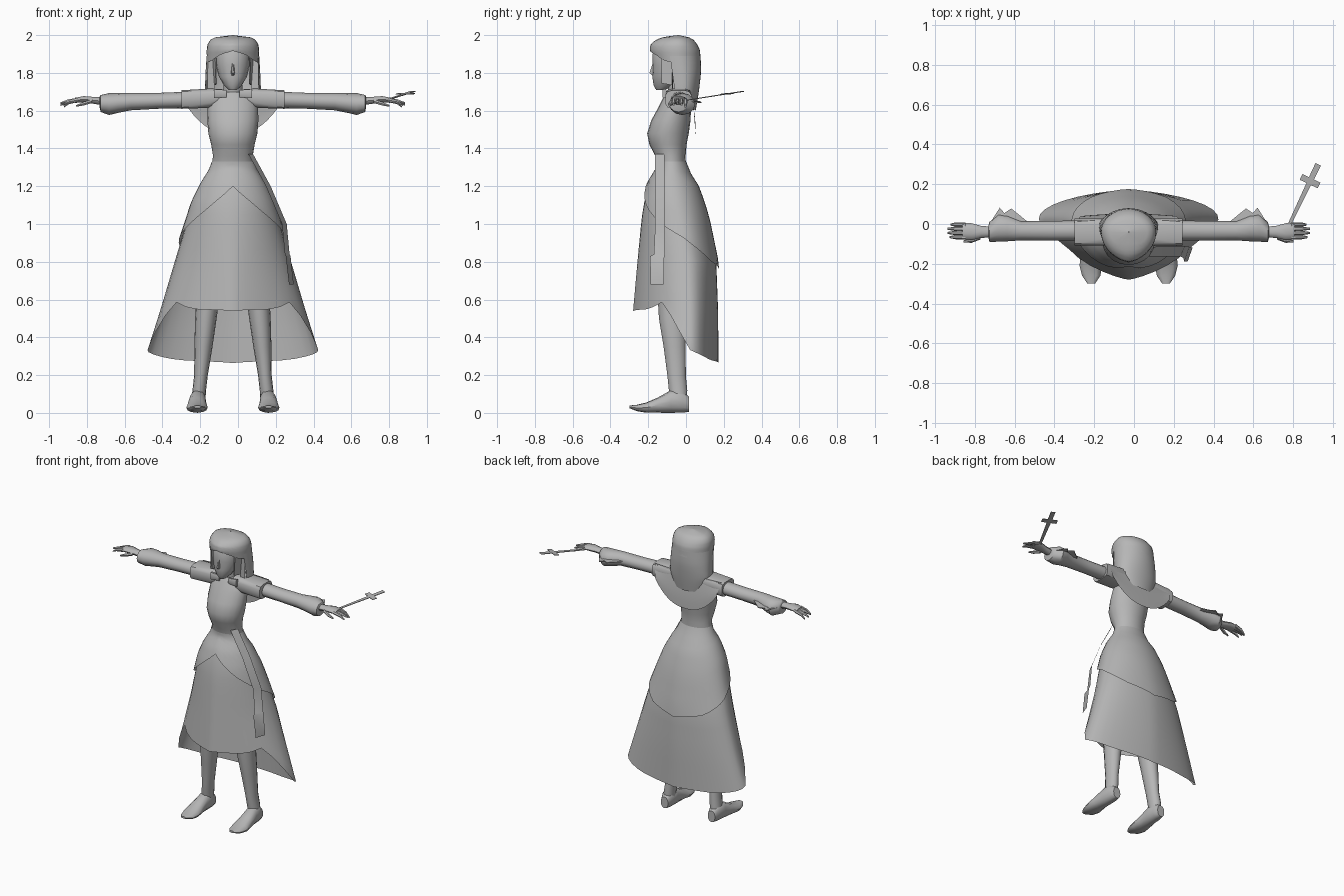
import bpy, bmesh, math
from mathutils import Vector

CX = -0.027  # body axis
GREY = bpy.data.materials.new("plain_grey")
GREY.diffuse_color = (0.47, 0.47, 0.47, 1)


def finish(name, bm, smooth=40):
    bmesh.ops.remove_doubles(bm, verts=bm.verts, dist=0.0005)
    bmesh.ops.recalc_face_normals(bm, faces=bm.faces)
    bmesh.ops.translate(bm, vec=(CX, 0, 0), verts=bm.verts)
    me = bpy.data.meshes.new(name)
    bm.to_mesh(me)
    bm.free()
    me.materials.append(GREY)
    ob = bpy.data.objects.new(name, me)
    bpy.context.collection.objects.link(ob)
    bpy.context.view_layer.objects.active = ob
    ob.select_set(True)
    bpy.ops.object.shade_smooth_by_angle(angle=math.radians(smooth))
    ob.select_set(False)
    return ob


def grid(name, rows, closed=False, caps=False):
    bm = bmesh.new()
    vs = [[bm.verts.new(p) for p in r] for r in rows]
    n = len(rows[0])
    for a, b in zip(vs, vs[1:]):
        for i in range(n if closed else n - 1):
            j = (i + 1) % n
            bm.faces.new((a[i], a[j], b[j], b[i]))
    if caps:
        bm.faces.new(vs[0])
        bm.faces.new(vs[-1])
    return finish(name, bm)


def loft(name, stations, axis, n=12, sx=1, power=1.0, turn=0.0):
    """Closed tube; station = (position on axis, centre a, centre b, radius a, radius b)."""
    rows = []
    for t, ca, cb, ra, rb in stations:
        row = []
        for i in range(n):
            w = 2 * math.pi * (i + turn) / n
            c, s = math.cos(w), math.sin(w)
            a = ca + ra * math.copysign(abs(c) ** power, c)
            b = cb + rb * math.copysign(abs(s) ** power, s)
            p = {'x': (t, a, b), 'y': (a, t, b), 'z': (a, b, t)}[axis]
            row.append((p[0] * sx, p[1], p[2]))
        rows.append(row)
    return grid(name, rows, True, True)


def lerp(table, t):
    """Interpolate a table sorted by rising first column."""
    if t <= table[0][0]:
        return table[0][1:]
    for a, b in zip(table, table[1:]):
        if t <= b[0]:
            k = (t - a[0]) / (b[0] - a[0])
            return [u + (v - u) * k for u, v in zip(a[1:], b[1:])]
    return table[-1][1:]


def shell(name, rings, top, hem, rows=8, cols=36, a0=0, a1=360, flare=0.0, back=0.0):
    """Open cloth sheet; rings = (z, half width, front y, back y, centre y, front power)."""
    closed = a1 - a0 == 360
    out = []
    for r in range(rows + 1):
        row = []
        for c in range(cols if closed else cols + 1):
            ang = a0 + (a1 - a0) * c / cols
            d = ang if ang <= 180 else 360 - ang
            z = top + (lerp(hem, d)[0] - top) * r / rows
            hx, yf, yb, cy, p = lerp(rings, z)
            w = math.radians(ang)
            s, k = math.sin(w), math.cos(w)
            g = flare * r / rows
            x = (hx + g) * math.copysign(abs(s) ** (p if k > 0 else 1 + (p - 1) * back), s)
            y = cy + ((yf - g - cy) if k > 0 else (yb + g - cy)) * abs(k)
            row.append((x, y, z))
        out.append(row)
    return grid(name, out, closed)


def plate(name, outline, thick=0.006, up=(0, 0, 1)):
    bm = bmesh.new()
    f = bm.faces.new([bm.verts.new(p) for p in outline])
    ex = bmesh.ops.extrude_face_region(bm, geom=[f])
    bmesh.ops.translate(bm, vec=Vector(up) * thick,
                        verts=[v for v in ex['geom'] if isinstance(v, bmesh.types.BMVert)])
    return finish(name, bm, 20)


# bodice and neck: (z, front y, back y, half width)
body = [(1.29, -.15, 0, .115), (1.36, -.162, -.002, .105), (1.42, -.194, .003, .115),
        (1.48, -.206, .015, .13), (1.55, -.183, .024, .135), (1.62, -.145, .027, .133),
        (1.67, -.12, .025, .125), (1.70, -.1, .014, .08)]
loft("bodice", [(z, 0, (f + b) / 2, h, (b - f) / 2) for z, f, b, h in body], 'z', 20)
loft("neck", [(1.66, 0, -.04, .055, .05), (1.80, 0, -.06, .045, .045)], 'z')

# head and nose
head = [(1.71, -.158, -.11, .022), (1.735, -.172, -.06, .048), (1.78, -.178, -.02, .074),
        (1.84, -.176, .01, .090), (1.90, -.178, .02, .092), (1.95, -.15, .02, .08)]
loft("head", [(z, 0, (f + b) / 2, h, (b - f) / 2) for z, f, b, h in head], 'z', 16)
loft("nose", [(1.787, 0, -.173, .008, .008), (1.80, 0, -.178, .010, .018),
              (1.85, 0, -.172, .005, .006)], 'z', 6)

# hair: domed cap with arched fringe, long back fall, side locks
cap = [(1.84, .137, -.165, .08, -.04, 1.1), (1.92, .139, -.192, .074, -.04, 1.25),
       (1.95, .135, -.188, .06, -.04, 1.25), (1.975, .120, -.16, .04, -.04, 1.2),
       (1.99, .09, -.12, .013, -.04, 1.1), (2.0, .002, -.042, -.038, -.04, 1)]
shell("hair_cap", cap, 2.0, [(0, 1.917), (30, 1.9), (60, 1.86), (180, 1.85)], 12, 32)
fall = [(1.57, .095, -.10, .046, 0, 1), (1.62, .118, -.12, .055, 0, 1),
        (1.70, .149, -.14, .068, -.01, 1), (1.80, .145, -.16, .08, -.02, 1),
        (1.90, .139, -.165, .077, -.04, 1)]
shell("hair_fall", fall, 1.89, [(60, 1.68), (95, 1.665), (120, 1.61), (180, 1.60)],
      8, 24, 68, 292)
for s in (-1, 1):
    plate("side_lock", [(s * .088, -.13, 1.88), (s * .084, -.13, 1.745),
                        (s * .092, -.075, 1.735), (s * .102, -.07, 1.88)], .006, (s, 0, 0))
    grid("hair_front_edge", [[(s * .135, -.074, z), (s * .095, -.07, z)]
                             for z in (1.88, 1.78, 1.70)])

# cape collar hanging on the back
rows = []
for r in range(6):
    k = r / 5
    row = []
    for i in range(17):
        u = i / 8 - 1
        hem = 1.475 + .14 * abs(u) ** 2.4
        row.append(((.258 - .02 * k) * u, .012 + .028 * math.sin(k * 1.57) + .012 * (1 - u * u),
                    1.71 + (hem - 1.71) * k))
    rows.append(row)
grid("cape_collar", rows)

# skirts share one flaring form
form = [(.26, .475, -.29, .172, .022, 1.6), (.54, .385, -.28, .17, .022, 1.55),
        (.80, .308, -.257, .16, .01, 1.35), (1.03, .239, -.235, .118, -.03, 1.15),
        (1.12, .213, -.22, .093, -.05, 1.05), (1.22, .167, -.194, .058, -.07, 1),
        (1.30, .118, -.154, .002, -.075, 1), (1.36, .105, -.162, 0, -.08, 1)]
shell("long_skirt", form, 1.30,
      [(0, .54), (45, .55), (62, .59), (90, .333), (135, .28), (180, .264)], 12, 36, back=.6)
shell("overskirt", form, 1.33,
      [(0, 1.2), (40, 1.07), (68, .985), (100, .90), (140, .80), (180, .757)],
      9, 36, flare=.014, back=.6)

# ribbon hanging from the waist, bent at the tail
ribbon = [(.107, -.163, -.115, 1.37), (.20, -.163, -.113, 1.2), (.285, -.163, -.11, 1.0),
          (.30, -.17, -.11, .84), (.305, -.19, -.115, .83), (.322, -.188, -.118, .68)]
grid("ribbon", [[(x - .025, a, z), (x, b, z)] for x, a, b, z in ribbon])

for s in (-1, 1):
    # short square shoulder sleeve
    loft("shoulder_sleeve", [(.055, -.045, 1.68, .064, .034), (.12, -.04, 1.666, .07, .052),
                             (.272, -.04, 1.659, .07, .05)], 'x', 12, s, .55, .5)
    loft("lapel", [(.035, -.114, 1.69, .008, .02), (.1, -.114, 1.69, .012, .025)],
         'x', 8, s, .5, .5)
    # arm sleeve with a flared cuff and a folded point toward the back
    loft("arm_sleeve", [(.2, -.033, 1.658, .05, .044), (.4, -.034, 1.652, .05, .042),
                        (.54, -.034, 1.648, .048, .046), (.61, -.022, 1.641, .065, .053),
                        (.655, -.02, 1.635, .069, .058), (.70, -.04, 1.638, .05, .045),
                        (.705, -.04, 1.645, .03, .03)], 'x', 12, s)
    plate("cuff_fold", [(s * .50, .005, 1.65), (s * .59, .078, 1.645), (s * .625, .055, 1.64),
                        (s * .648, .082, 1.64), (s * .70, 0, 1.645)])
    # hand, fingers, thumb
    loft("hand", [(.69, -.04, 1.65, .027, .022), (.74, -.04, 1.655, .03, .019),
                  (.79, -.038, 1.66, .042, .018), (.835, -.036, 1.655, .04, .014)], 'x', 10, s)
    for i in range(4):
        y, tip = -.066 + i * .021, (.90, .912, .912, .895)[i]
        drop = .010 * abs(i - 1)
        loft("finger", [(.82, y, 1.657, .0115, .012), (.87, y, 1.652 - drop * .5, .011, .010),
                        (tip, y, 1.64 - drop, .005, .005)], 'x', 6, s)
    loft("thumb", [(.745, -.065, 1.65, .013, .011), (.79, -.083, 1.637, .012, .011),
                   (.83, -.087, 1.625, .005, .005)], 'x', 6, s)
    # leg and pointed foot
    loft("leg", [(.05, s * .185, -.035, .038, .04), (.12, s * .178, -.042, .036, .05),
                 (.2, s * .169, -.05, .036, .05), (.35, s * .156, -.06, .048, .06),
                 (.5, s * .143, -.072, .057, .073), (.75, s * .12, -.08, .066, .08),
                 (1.0, s * .095, -.08, .08, .08)], 'z', 14)
    loft("foot", [(.017, .183, .045, .028, .04), (-.02, .184, .06, .042, .058),
                  (-.08, .186, .06, .044, .06), (-.15, .19, .041, .051, .04),
                  (-.21, .19, .028, .057, .027), (-.26, .188, .026, .046, .017),
                  (-.30, .188, .032, .019, .007)], 'y', 12, s, .9)

# cross-topped wand held in one hand, drawn along its own axis
start = Vector((.80, -.02, 1.65))
end = Vector((.953, .30, 1.70))
d = (end - start).normalized()
side = Vector((d.y, -d.x, 0)).normalized()
L = (end - start).length
half = [(0, .008), (L * .60, .012), (L * .69, .013), (L * .69, .05),
        (L * .78, .05), (L * .78, .014), (L, .015)]
outline = [start + d * a + side * w for a, w in half]
outline += [start + d * a - side * w for a, w in reversed(half)]
plate("cross_wand", outline, .004)
